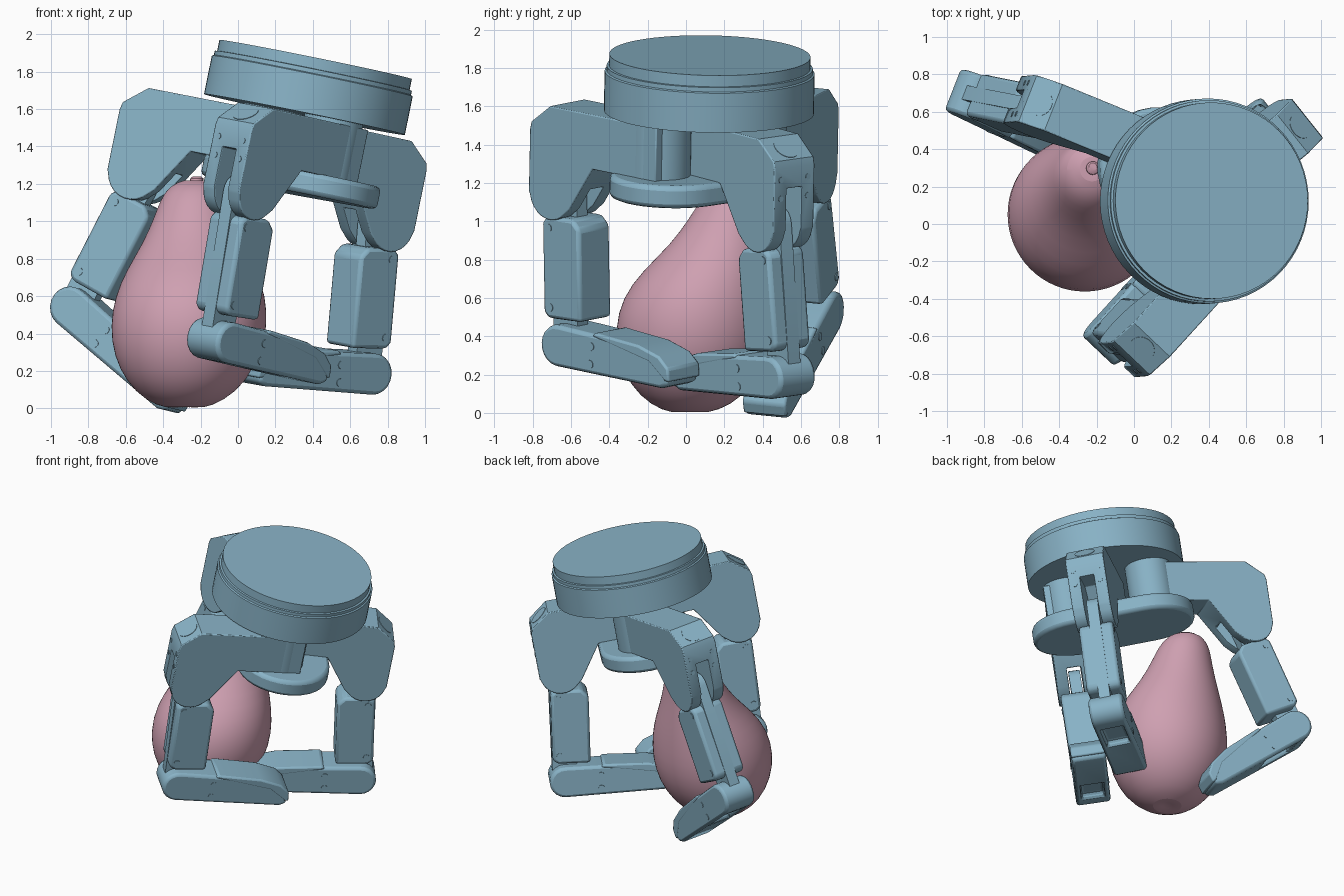
import bpy, bmesh, math
from mathutils import Matrix, Vector

cube = bpy.data.objects.get("Cube")
if cube:
    bpy.data.objects.remove(cube, do_unlink=True)


def material(name, rgb):
    m = bpy.data.materials.new(name)
    m.use_nodes = True
    m.diffuse_color = (*rgb, 1)
    m.node_tree.nodes["Principled BSDF"].inputs["Base Color"].default_value = (*rgb, 1)
    return m


STEEL = material("steel blue", (0.25, 0.45, 0.57))
PINK = material("dusty pink", (0.62, 0.35, 0.44))
parts = []


def rot(degrees, axis):
    return Matrix.Rotation(math.radians(degrees), 4, axis)


def move(x, y, z):
    return Matrix.Translation((x, y, z))


def finish(name, bm, matrix, mat, bevel=0, cutter=None):
    bmesh.ops.recalc_face_normals(bm, faces=bm.faces)
    mesh = bpy.data.meshes.new(name)
    bm.to_mesh(mesh)
    bm.free()
    mesh.materials.append(mat)
    ob = bpy.data.objects.new(name, mesh)
    ob.matrix_world = matrix
    bpy.context.collection.objects.link(ob)
    if cutter:
        cut = ob.modifiers.new("recess", 'BOOLEAN')
        cut.operation, cut.solver, cut.object = 'DIFFERENCE', 'EXACT', cutter
        cutter.hide_render = True
        cutter.hide_set(True)
        parts.remove(cutter)
    if bevel:
        mod = ob.modifiers.new("soft edges", 'BEVEL')
        mod.width, mod.segments = bevel, 2
        mod.limit_method, mod.angle_limit = 'ANGLE', math.radians(40)
    parts.append(ob)
    return ob


def prism(name, pts, y0, y1, matrix, bevel=0, cutter=None):
    """Extrude an xz outline from y0 to y1."""
    bm = bmesh.new()
    face = bm.faces.new([bm.verts.new((x, y0, z)) for x, z in pts])
    new = bmesh.ops.extrude_face_region(bm, geom=[face])["geom"]
    verts = [v for v in new if isinstance(v, bmesh.types.BMVert)]
    bmesh.ops.translate(bm, verts=verts, vec=(0, y1 - y0, 0))
    # extruding keeps the first face, so both ends stay closed
    if not face.is_valid:
        bmesh.ops.holes_fill(bm, edges=bm.edges)
    return finish(name, bm, matrix, STEEL, bevel, cutter)


def rings(name, sections, matrix, mat, steps=48):
    """Skin circles given as (centre, radius), capped at both ends."""
    bm = bmesh.new()
    loops = []
    for c, r in sections:
        loops.append([bm.verts.new(Vector(c) + Vector((x, z, 0)))
                      for x, z in arc(0, 0, r, 0, 360, steps)[:-1]])
    for a, b in zip(loops, loops[1:]):
        for i in range(steps):
            j = (i + 1) % steps
            bm.faces.new((a[i], a[j], b[j], b[i]))
    bm.faces.new(loops[0])
    bm.faces.new(loops[-1])
    return finish(name, bm, matrix, mat)


def arc(cx, cz, r, start, end, steps):
    angles = [math.radians(start + (end - start) * i / steps) for i in range(steps + 1)]
    return [(cx + r * math.cos(a), cz + r * math.sin(a)) for a in angles]


def screw(name, x, z, side, half, matrix, r=0.022):
    prism(name, arc(x, z, r, 0, 360, 14)[:-1], side * half, side * (half + 0.004), matrix)


# Hand frame: origin at the centre of the tilted top face
HAND = move(0.415, 0.125, 1.865) @ rot(11.5, 'Y') @ rot(-1.1, 'X')

# Base drum with a stepped lid
drum = [(0.525, 0), (0.525, -0.06), (0.538, -0.062), (0.538, -0.085),
        (0.548, -0.09), (0.548, -0.30)]
rings("base_drum", [((0, 0, z), r) for r, z in drum], HAND, STEEL, 64)

# Palm plate: a rounded bar carrying two pivot posts
bar = arc(0.25, 0, 0.32, -90, 90, 16) + arc(-0.25, 0, 0.32, 90, 270, 16)
prism("palm_plate", bar, -0.725, -0.605, HAND @ rot(-50, 'Z') @ rot(90, 'X'), 0.025)

# Finger outlines: x runs outward, z along the hand axis
BLOCK = [(-0.08, -0.32), (0.68, -0.32), (0.81, -0.42), (0.82, -0.46), (0.82, -0.79)] \
    + arc(0.67, -0.78, 0.145, -10, -125, 8) + [(0.53, -0.85), (0.37, -0.61), (-0.08, -0.61)]
SLOT = [(0.95, -0.57), (0.95, -1.0), (0.36, -1.0), (0.36, -0.75), (0.47, -0.74), (0.62, -0.57)]
LINK = [(0.12, -0.13), (0.17, -0.18), (0.66, -0.18), (0.66, 0.05),
        (0.63, 0.085), (0.15, 0.085), (0.12, 0.05)]
TIP = arc(0, 0, 0.11, 90, 270, 10) + [(0.30, -0.112), (0.58, -0.105), (0.72, -0.075),
                                     (0.785, -0.03), (0.80, 0.06), (0.75, 0.085)]
RECESS = [(0.08, 0.06), (0.32, 0.05), (0.36, 0.2), (0.04, 0.2)]
PAD = [(0.25, -0.10), (0.27, -0.122), (0.58, -0.115), (0.73, -0.083),
       (0.80, -0.03), (0.812, 0.04), (0.78, 0.04), (0.66, -0.04)]


def finger(name, origin, heading, elbow, tip_dir):
    base = HAND @ move(*origin, 0) @ rot(heading, 'Z')

    # Knuckle block, slotted for the stem
    slot = prism(name + "_slot_cutter", SLOT, -0.05, 0.05, base)
    prism(name + "_knuckle", BLOCK, -0.135, 0.135, base, 0.012, slot)
    prism(name + "_knuckle_cap", arc(0, 0, 0.07, 0, 360, 24)[:-1], -0.003, 0.003,
          base @ move(0.745, 0, -0.37) @ rot(37.5, 'Y') @ rot(90, 'X'))
    for side in (-1, 1):
        for z in (-0.52, -0.62):
            prism(name + "_end_screw", arc(0, 0, 0.016, 0, 360, 12)[:-1], -0.003, 0.003,
                  base @ move(0.82, side * 0.09, z) @ rot(90, 'Z'))

    # Middle link on a narrow stem that runs from knuckle to elbow
    knuckle = (0.66, -0.79)
    swing = math.degrees(math.atan2(knuckle[1] - elbow[1], elbow[0] - knuckle[0]))
    link = base @ move(knuckle[0], 0, knuckle[1]) @ rot(swing, 'Y')
    stem = arc(0, 0, 0.095, 90, 270, 10) + arc(0.80, 0, 0.085, -90, 90, 10)
    prism(name + "_stem", stem, -0.04, 0.04, link)
    prism(name + "_middle_link", LINK, -0.12, 0.12, link, 0.02)

    # Fingertip with a recess outside and a wrapped pad on the gripping side
    turn = math.degrees(math.atan2(-tip_dir[1], tip_dir[0]))
    tip = base @ move(elbow[0], 0, elbow[1]) @ rot(turn, 'Y')
    recess = prism(name + "_recess_cutter", RECESS, -0.08, 0.08, tip)
    prism(name + "_tip", TIP, -0.12, 0.12, tip, 0.025, recess)
    prism(name + "_tip_pad", PAD, -0.122, 0.122, tip, 0.012)

    for side in (-1, 1):
        for x in (0.18, 0.60):
            screw(name + "_link_screw", x, 0.035, side, 0.12, link)
        for z in (-0.045, 0.05):
            screw(name + "_tip_screw", 0.25, z, side, 0.12, tip)


FINGERS = [("front_finger", (0.20, -0.24), 227, (0.62, -1.59), (-0.79, -0.03)),
           ("right_finger", (-0.165, 0.25), 158, (0.89, -1.55), (-0.75, -0.42)),
           ("left_finger", (-0.02, -0.065), 39, (0.775, -1.58), (-0.85, -0.12))]
for spec in FINGERS:
    finger(*spec)
for x, y in ((0.16, -0.25), (-0.17, 0.25)):
    rings("pivot_post", [((x, y, -0.29), 0.16), ((x, y, -0.61), 0.16)], HAND, STEEL)

# Pear: height, radius and sideways lean, smoothed by subdivision
pear = [(0.015, 0.03, 0.02), (-0.005, 0.09, 0.02), (0.04, 0.21, 0.025), (0.14, 0.32, 0.03),
        (0.28, 0.395, 0.04), (0.44, 0.423, 0.05), (0.60, 0.405, 0.07), (0.74, 0.35, 0.12),
        (0.88, 0.27, 0.19), (1.02, 0.215, 0.235), (1.12, 0.185, 0.265),
        (1.19, 0.14, 0.285), (1.225, 0.06, 0.295), (1.215, 0.015, 0.295)]
body = rings("pear_body", [((-0.285 + 0.05 * z, y, z), r) for z, r, y in pear],
             Matrix.Identity(4), PINK, 32)
body.modifiers.new("smooth skin", 'SUBSURF').levels = 1
rings("pear_stalk", [((-0.225, 0.29, 1.18), 0.035), ((-0.22, 0.30, 1.23), 0.035),
                     ((-0.22, 0.305, 1.24), 0.022)], Matrix.Identity(4), PINK, 16)

# Smooth rounded surfaces while keeping hard edges
bpy.ops.object.select_all(action='DESELECT')
for ob in parts:
    ob.select_set(True)
bpy.context.view_layer.objects.active = parts[0]
bpy.ops.object.shade_smooth_by_angle(angle=math.radians(32))
